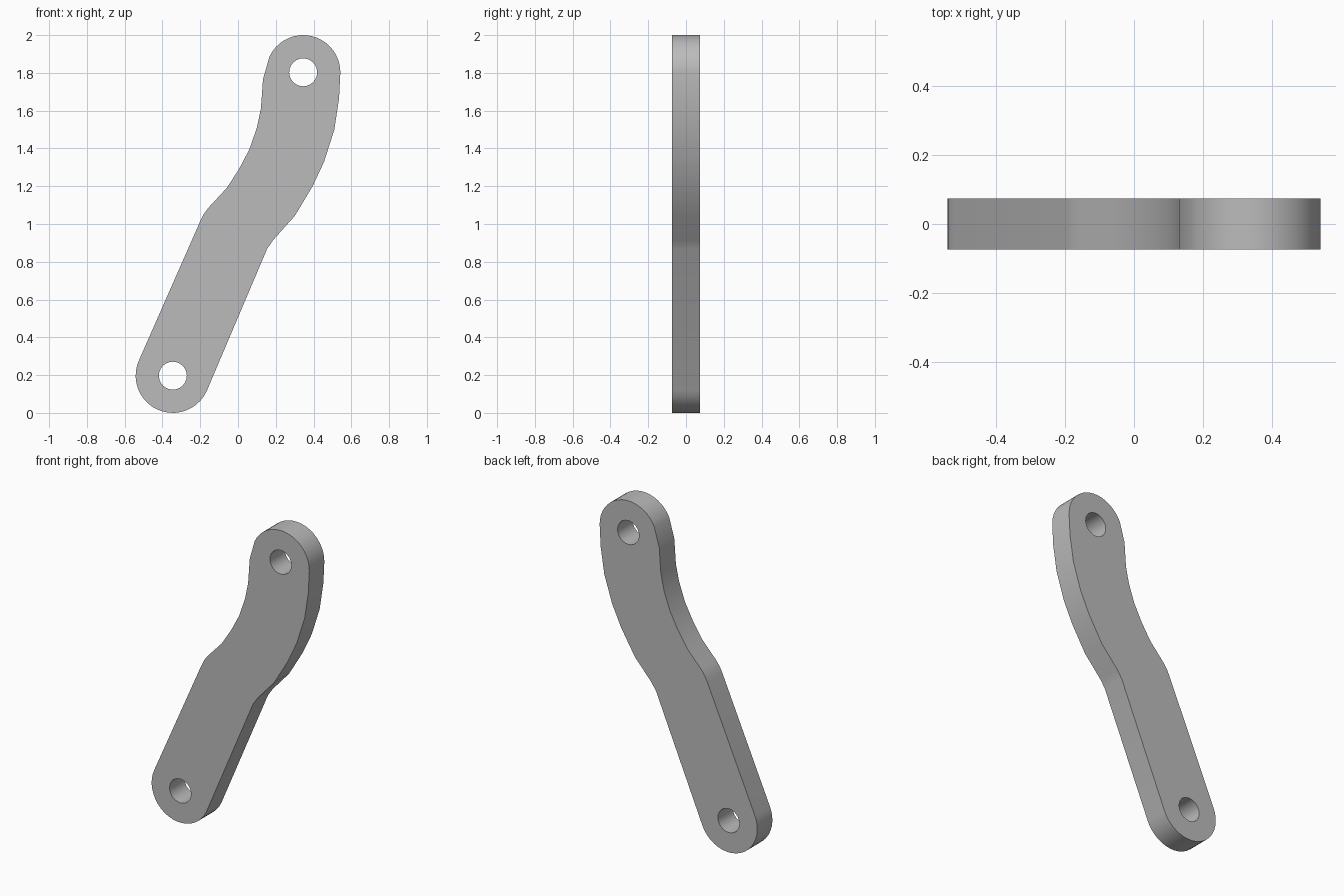
import bpy, bmesh
from math import cos, sin, radians

cube = bpy.data.objects.get("Cube")
if cube:
    bpy.data.objects.remove(cube, do_unlink=True)

HALF = 0.074                 # half thickness
TOP = (0.345, 1.803)         # pivot centres (x, z)
BOTTOM = (-0.345, 0.197)
LOBE, HOLE = 0.197, 0.074    # radii


def arc(centre, radius, start, end, steps):
    angles = [radians(start + (end - start) * i / steps) for i in range(steps + 1)]
    return [(centre[0] + radius * cos(a), centre[1] + radius * sin(a)) for a in angles]


# Curved edges between the two rounded ends
left_edge = [(0.132, 1.765), (0.127, 1.69), (0.121, 1.61), (0.10, 1.51), (0.06, 1.395),
             (0.005, 1.29), (-0.06, 1.19), (-0.155, 1.088), (-0.18, 1.055), (-0.20, 1.015)]
right_edge = [(0.154, 0.868), (0.186, 0.915), (0.30, 1.042), (0.395, 1.20), (0.456, 1.33),
              (0.51, 1.50), (0.535, 1.665)]
outline = (arc(TOP, LOBE, 0, 155, 18) + left_edge
           + arc(BOTTOM, LOBE, 156, 336, 20) + right_edge)
holes = [arc(c, HOLE, 0, 345, 23) for c in (TOP, BOTTOM)]

# Flat link profile with two holes, extruded through its thickness
bm = bmesh.new()
for loop in [outline] + holes:
    verts = [bm.verts.new((x, -HALF, z)) for x, z in loop]
    for i, v in enumerate(verts):
        bm.edges.new((v, verts[i - 1]))
bmesh.ops.triangle_fill(bm, use_beauty=True, use_dissolve=False, edges=bm.edges[:])
result = bmesh.ops.extrude_face_region(bm, geom=bm.faces[:], use_keep_orig=True)
back = [g for g in result["geom"] if isinstance(g, bmesh.types.BMVert)]
bmesh.ops.translate(bm, verts=back, vec=(0, 2 * HALF, 0))
bmesh.ops.recalc_face_normals(bm, faces=bm.faces[:])

mesh = bpy.data.meshes.new("link_arm")
bm.to_mesh(mesh)
bm.free()
link = bpy.data.objects.new("link_arm", mesh)
bpy.context.collection.objects.link(link)

# Plain grey metal
grey = bpy.data.materials.new("grey_metal")
grey.use_nodes = True
colour = (0.5, 0.5, 0.5, 1)
grey.diffuse_color = colour
grey.node_tree.nodes["Principled BSDF"].inputs["Base Color"].default_value = colour
mesh.materials.append(grey)

bpy.ops.object.select_all(action="DESELECT")
link.select_set(True)
bpy.context.view_layer.objects.active = link
bpy.ops.object.shade_smooth_by_angle(angle=radians(30))
